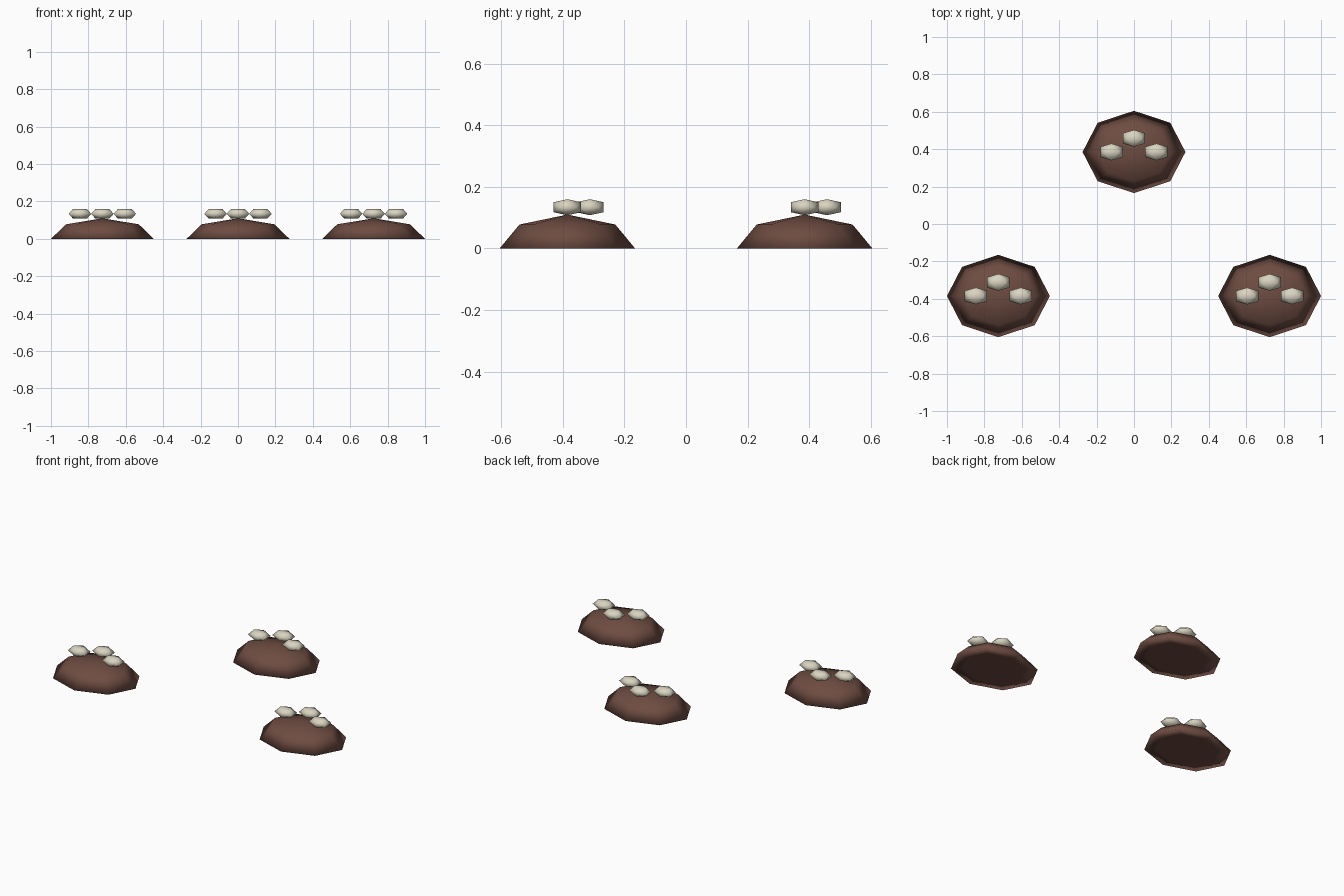
import bpy, bmesh, math

if "Cube" in bpy.data.objects:
    bpy.data.objects.remove(bpy.data.objects["Cube"])

def material(name, rgb):
    m = bpy.data.materials.new(name)
    m.diffuse_color = (*rgb, 1.0)
    m.use_nodes = True
    m.node_tree.nodes["Principled BSDF"].inputs["Base Color"].default_value = m.diffuse_color
    return m

soil = material("soil brown", (0.155, 0.072, 0.053))
cream = material("pale cream", (0.70, 0.66, 0.53))

def finish(bm, name, mat, loc):
    bmesh.ops.recalc_face_normals(bm, faces=bm.faces)
    for f in bm.faces:
        f.smooth = True
    mesh = bpy.data.meshes.new(name)
    bm.to_mesh(mesh)
    bm.free()
    mesh.materials.append(mat)
    obj = bpy.data.objects.new(name, mesh)
    obj.location = loc
    bpy.context.collection.objects.link(obj)

# Low dome: eight-sided sphere with its lower half pressed flat
def mound(name, x, y):
    bm = bmesh.new()
    bmesh.ops.create_uvsphere(bm, u_segments=8, v_segments=4, radius=1)
    for v in bm.verts:
        v.co = (v.co.x * 0.275, v.co.y * 0.22, max(v.co.z, 0) * 0.11)
    finish(bm, name, soil, (x, y, 0))

# Pebble: squashed twenty-sided solid with edges aligned to the axes
def pebble(name, x, y):
    bm = bmesh.new()
    k = 2 / (1 + math.sqrt(5))
    sx, sy, sz = 0.06, 0.045, 0.026
    for a in (-1, 1):
        for b in (-k, k):
            for p in ((a, b, 0), (0, a, b), (b, 0, a)):
                bm.verts.new((p[0] * sx, p[1] * sy, p[2] * sz))
    bmesh.ops.convex_hull(bm, input=bm.verts)
    finish(bm, name, cream, (x, y, 0.134))

# Three mounds, each carrying three pebbles
for i, (x, y) in enumerate(((-0.725, -0.385), (0.725, -0.385), (0, 0.385))):
    mound(f"mound_{i + 1}", x, y)
    for j, (dx, dy) in enumerate(((-0.12, 0), (0, 0.073), (0.12, 0))):
        pebble(f"pebble_{i + 1}_{j + 1}", x + dx, y + dy)
